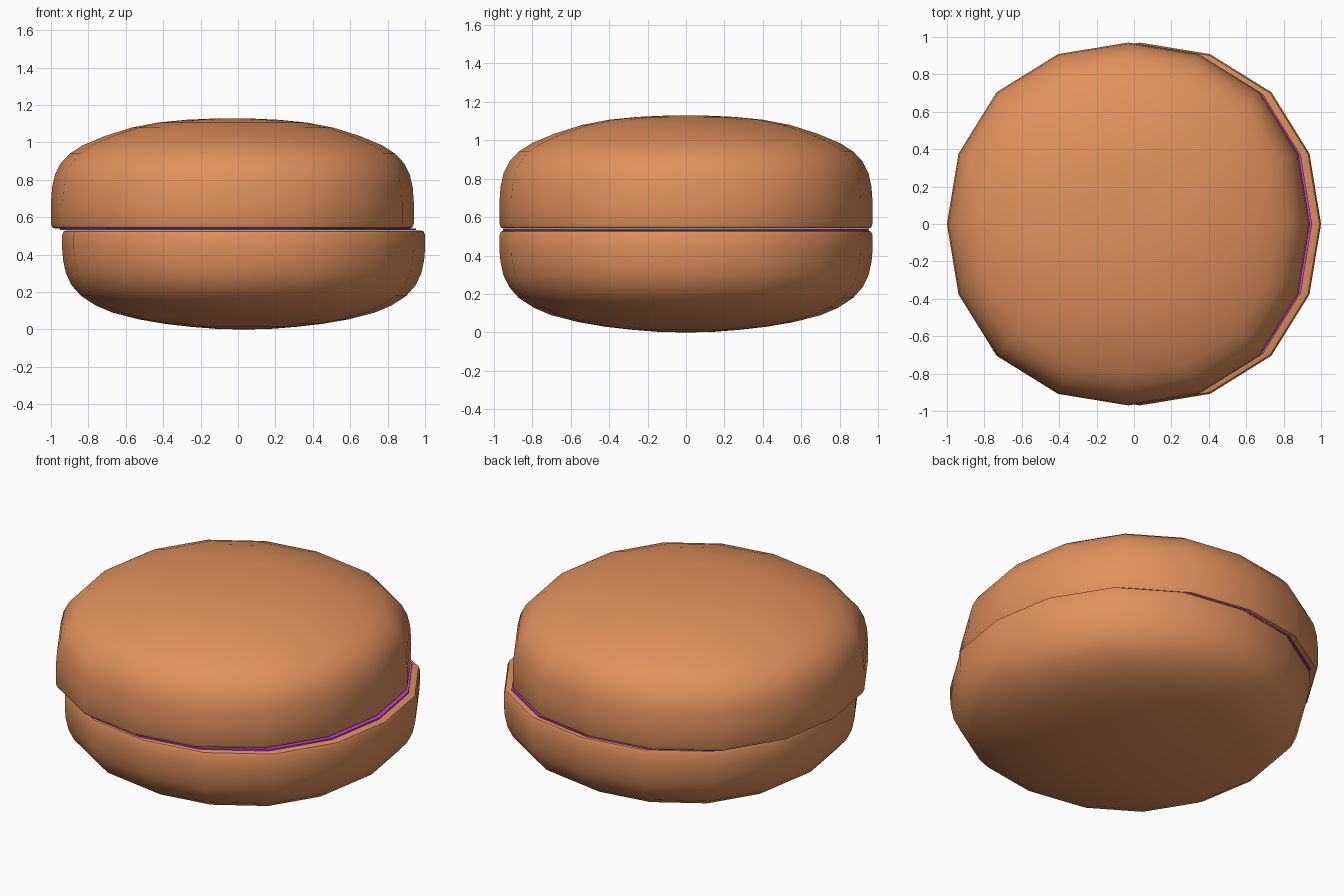
import bpy, bmesh, math

if "Cube" in bpy.data.objects:
    bpy.data.objects.remove(bpy.data.objects["Cube"])

SIDES = 16


def material(name, rgb):
    m = bpy.data.materials.new(name)
    m.diffuse_color = (*rgb, 1)
    m.use_nodes = True
    m.node_tree.nodes["Principled BSDF"].inputs["Base Color"].default_value = m.diffuse_color
    return m


def lathe(name, profile, x, mat):
    """Spin (radius, z) points, bottom pole to top pole, into a slightly squarish round."""
    bm = bmesh.new()
    rings = []
    for r, z in profile:
        if r == 0:
            rings.append([bm.verts.new((x, 0, z))] * SIDES)
            continue
        ring = []
        for i in range(SIDES):
            a = 2 * math.pi * i / SIDES
            rr = r * (1 + 0.027 * math.sin(2 * a) ** 2)
            ring.append(bm.verts.new((x + rr * math.cos(a), rr * math.sin(a), z)))
        rings.append(ring)
    for lo, hi in zip(rings, rings[1:]):
        for i in range(SIDES):
            j = (i + 1) % SIDES
            corners = dict.fromkeys((lo[i], lo[j], hi[j], hi[i]))
            bm.faces.new(list(corners))
    bmesh.ops.recalc_face_normals(bm, faces=bm.faces)
    me = bpy.data.meshes.new(name)
    bm.to_mesh(me)
    bm.free()
    ob = bpy.data.objects.new(name, me)
    bpy.context.collection.objects.link(ob)
    me.materials.append(mat)
    bpy.ops.object.select_all(action='DESELECT')
    ob.select_set(True)
    bpy.context.view_layer.objects.active = ob
    bpy.ops.object.shade_smooth_by_angle(angle=math.radians(50))
    return ob


biscuit = material("biscuit", (0.75, 0.28, 0.11))
cream = material("cream", (0.55, 0.05, 0.6))

# Upper shell: flat underside, small rounded rim, domed top
lathe("upper_shell", [
    (0, 0.54), (0.945, 0.54), (0.962, 0.545), (0.97, 0.565), (0.97, 0.68),
    (0.964, 0.76), (0.948, 0.83), (0.917, 0.89), (0.87, 0.94), (0.80, 0.985),
    (0.68, 1.035), (0.54, 1.079), (0.40, 1.106), (0.25, 1.121), (0.12, 1.127),
    (0, 1.128)], -0.03, biscuit)

# Lower shell: domed underside, flat top
lathe("lower_shell", [
    (0, 0.0), (0.14, 0.003), (0.28, 0.014), (0.42, 0.03), (0.56, 0.054),
    (0.70, 0.09), (0.79, 0.128), (0.87, 0.18), (0.92, 0.237), (0.95, 0.30),
    (0.965, 0.37), (0.97, 0.43), (0.97, 0.505), (0.962, 0.525), (0.945, 0.53),
    (0, 0.53)], 0.03, biscuit)

# Thin cream layer between the shells
lathe("cream_filling", [
    (0, 0.531), (0.952, 0.531), (0.952, 0.539), (0, 0.539)], 0.0, cream)
